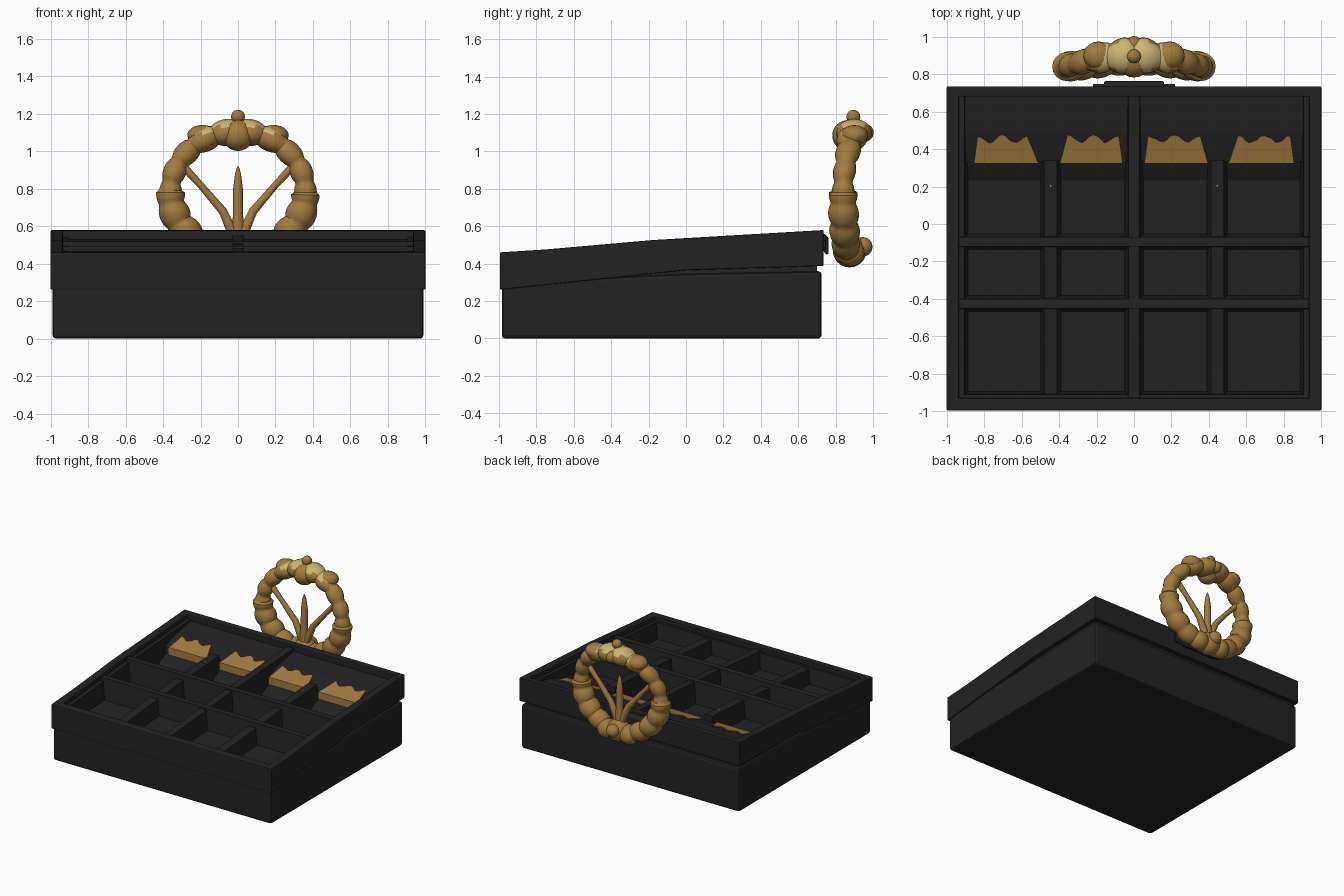
import bpy, bmesh, random
from math import sin, cos, pi
from mathutils import Vector

random.seed(4)
cube = bpy.data.objects.get("Cube")
if cube:
    bpy.data.objects.remove(cube)


def material(name, rgb):
    m = bpy.data.materials.new(name)
    m.use_nodes = True
    m.diffuse_color = (*rgb, 1)
    m.node_tree.nodes["Principled BSDF"].inputs["Base Color"].default_value = (*rgb, 1)
    return m


BLACK = material("black", (0.016, 0.016, 0.017))
GOLD = material("gold", (0.36, 0.20, 0.05))
PALE = material("pale gold", (0.60, 0.47, 0.17))


def finish(name, bm, *mats):
    bmesh.ops.recalc_face_normals(bm, faces=bm.faces)
    mesh = bpy.data.meshes.new(name)
    bm.to_mesh(mesh)
    bm.free()
    for m in mats:
        mesh.materials.append(m)
    ob = bpy.data.objects.new(name, mesh)
    bpy.context.collection.objects.link(ob)
    return ob


def smooth(ob, angle=0.7):
    bpy.ops.object.select_all(action='DESELECT')
    ob.select_set(True)
    bpy.context.view_layer.objects.active = ob
    bpy.ops.object.shade_smooth_by_angle(angle=angle)


def prism(name, x0, x1, profile, flare=0, bevel=0):
    """Extrude a (y, z) profile along x; a flare widens the lower points."""
    bm = bmesh.new()
    mid = sum(z for y, z in profile) / len(profile)
    ends = [[bm.verts.new((x + s * flare * (z < mid), y, z)) for y, z in profile]
            for x, s in ((x0, -1), (x1, 1))]
    bm.faces.new(ends[0])
    bm.faces.new(ends[1])
    n = len(profile)
    for i in range(n):
        j = (i + 1) % n
        bm.faces.new((ends[0][i], ends[0][j], ends[1][j], ends[1][i]))
    ob = finish(name, bm, BLACK)
    if bevel:
        mod = ob.modifiers.new("soft edges", 'BEVEL')
        mod.width = bevel
        mod.segments = 2
    return ob


def follow(points, y):
    """Height of a polyline at y."""
    for (a, za), (b, zb) in zip(points, points[1:]):
        if y <= b:
            break
    return za + (zb - za) * (y - a) / (b - a)


RIM = [(-1, .46), (-.75, .476), (-.18, .526), (.74, .58)]
SEAM = [(-1, .26), (0, .365), (.74, .388)]
FLOOR = [(-.985, .30), (0, .345), (.725, .36)]
FRONT, BACK = -.995, .735


def wall_profile(y0, y1, drop=0, base=None):
    ys = [y0] + [y for y, z in RIM if y0 < y < y1] + [y1]
    low = [y0] + [y for y, z in (base or SEAM) if y0 < y < y1] + [y1]
    return ([(y, follow(RIM, y) - drop) for y in ys] +
            [(y, follow(base or SEAM, y)) for y in reversed(low)])


# Tray: lower box whose top is the compartment floor
prism("lower_box", -.99, .99, [(-.985, 0), (.725, 0)] + FLOOR[::-1], bevel=.018)

# Raised rim around the tray, with a lower inner ledge
prism("rim_front", -1, 1, wall_profile(FRONT, -.93), bevel=.006)
prism("rim_back", -1, 1, wall_profile(.68, BACK), bevel=.006)
for side, s in (("left", 1), ("right", -1)):
    a, b = sorted((s * .935, s))
    prism("rim_" + side, a, b, wall_profile(FRONT, BACK), bevel=.006)
    a, b = sorted((s * .905, s * .95))
    prism("ledge_" + side, a, b, wall_profile(-.96, .7, .035, FLOOR), flare=.02)
prism("ledge_front", -.95, .95,
      [(-.95, .43), (-.91, .43), (-.89, .28), (-.95, .28)])

# Dividers between compartments
prism("divider_middle", -.03, .03, wall_profile(-.95, .7, .022, FLOOR), flare=.02)
for side, s in (("left", 1), ("right", -1)):
    prism("divider_" + side, s * .445 - .035, s * .445 + .035,
          wall_profile(-.95, .34, .05, FLOOR), flare=.02)
for name, y in (("front", -.425), ("rear", -.095)):
    z = follow(RIM, y) - .012
    prism("cross_bar_" + name, -.94, .94,
          [(y - .025, z), (y + .025, z), (y + .045, .3), (y - .045, .3)])

# Sloping rear shelf
SHELF = [(.33, .455), (.49, .502), (.7, .532)]
prism("rear_shelf", -.94, .94,
      SHELF + [(.7, .33), (.22, .33), (.23, .348), (.33, .40)])

# Latch plate behind the rim
prism("latch_wide", -.22, .22, [(.72, .56), (.748, .55), (.748, .47), (.72, .47)], bevel=.008)
prism("latch_narrow", -.16, .16, [(.72, .575), (.763, .54), (.763, .45), (.745, .45), (.72, .5)],
      bevel=.008)


# Gold scalloped plates on the shelf, folded down over its front edge
def plate(name, x0, x1, lean0, lean1):
    bm = bmesh.new()
    n = 14
    rows = []
    for i in range(n + 1):
        t = i / n
        x = x0 + (x1 - x0) * t
        xt = x0 + lean0 + (x1 - lean1 - x0 - lean0) * t
        crest = .455 + .018 * cos(t * 4 * pi) + random.uniform(-.006, .006)
        rows.append([bm.verts.new(p) for p in (
            (x, .325, .402), (x, .325, .46), (xt, crest, follow(SHELF, crest) + .007))])
    for a, b in zip(rows, rows[1:]):
        for k in range(2):
            bm.faces.new((a[k], b[k], b[k + 1], a[k + 1]))
    ob = finish(name, bm, GOLD)
    mod = ob.modifiers.new("thickness", 'SOLIDIFY')
    mod.thickness = .006
    mod.offset = 0


plate("plate_far_right", -.855, -.51, .02, .06)
plate("plate_right", -.395, -.06, .04, .02)
plate("plate_left", .055, .395, .02, .04)
plate("plate_far_left", .505, .855, .05, .02)


def ball(name, centre, radius, scale=(1, 1, 1), mat=GOLD):
    bm = bmesh.new()
    bmesh.ops.create_uvsphere(bm, u_segments=20, v_segments=12, radius=radius)
    for v in bm.verts:
        v.co = Vector(centre) + v.co * Vector(scale)
    smooth(finish(name, bm, mat))


# Small gold tabs on the side dividers
for name, x in (("right", -.445), ("left", .445)):
    ball("tab_" + name, (x, .21, .485), .04, (.6, 1, .35))


# Beaded ring behind the box
def bead_ring():
    bm = bmesh.new()
    steps, sides = 160, 16
    loops = []
    for i in range(steps):
        a = 2 * pi * i / steps
        up, down = max(0, cos(a)), max(0, -cos(a))
        low = max(0, sin(min(pi, max(0, abs(a - pi) * 1.5))) if a > .9 else 0) * (down > 0)
        c = Vector((.36 * sin(a), .84 + .06 * up ** 2 + .02 * down ** 2, .78 + .325 * cos(a)))
        out = Vector((sin(a), 0, cos(a)))
        r = .043 + .018 * abs(sin(9 * a)) ** .6 + .022 * low + .012 * up ** 6
        wide = 1 + .35 * up ** 3
        loops.append([bm.verts.new(c + out * r * cos(b) + Vector((0, r * wide * sin(b), 0)))
                      for b in (2 * pi * k / sides for k in range(sides))])
    for i in range(steps):
        p, q = loops[i], loops[(i + 1) % steps]
        for k in range(sides):
            m = (k + 1) % sides
            bm.faces.new((p[k], p[m], q[m], q[k]))
    bmesh.ops.recalc_face_normals(bm, faces=bm.faces)
    # pale worn patch along the crown
    for f in bm.faces:
        f.material_index = int(f.normal.z > .6 and f.calc_center_median().z > 1.09)
    smooth(finish("bead_ring", bm, GOLD, PALE))


bead_ring()

# Ornaments at the crown and foot of the ring
ball("crown_ball", (0, .865, 1.085), .083)
ball("crown_rear_ball", (0, .955, 1.10), .048)
ball("crown_knob", (0, .895, 1.185), .037)
ball("foot_ball", (0, .875, .47), .09)
ball("foot_rear_ball", (0, .945, .49), .052)
for side, s in (("left", 1), ("right", -1)):
    ball("foot_lobe_" + side, (s * .1, .88, .46), .075)
    ball("shoulder_" + side, (s * .19, .9, 1.085), .062, (1.3, 1.2, .9))


# Spokes fanning out from the foot
def spoke(name, points):
    curve = bpy.data.curves.new(name, 'CURVE')
    curve.dimensions = '3D'
    curve.bevel_depth = 1
    curve.bevel_resolution = 3
    curve.use_fill_caps = True
    line = curve.splines.new('POLY')
    line.points.add(len(points) - 1)
    for p, (x, y, z, r) in zip(line.points, points):
        p.co = (x, y, z, 1)
        p.radius = r
    curve.materials.append(GOLD)
    ob = bpy.data.objects.new(name, curve)
    bpy.context.collection.objects.link(ob)


spoke("spoke_middle", [(0, .86, .5, .04), (0, .86, .66, .027), (0, .86, .8, .026),
                       (0, .86, .88, .016), (0, .86, .92, .004)])
for side, s in (("left", 1), ("right", -1)):
    spoke("spoke_" + side, [(s * .01, .86, .52, .03), (s * .08, .86, .68, .024),
                            (s * .2, .855, .82, .019), (s * .32, .85, .95, .024)])
